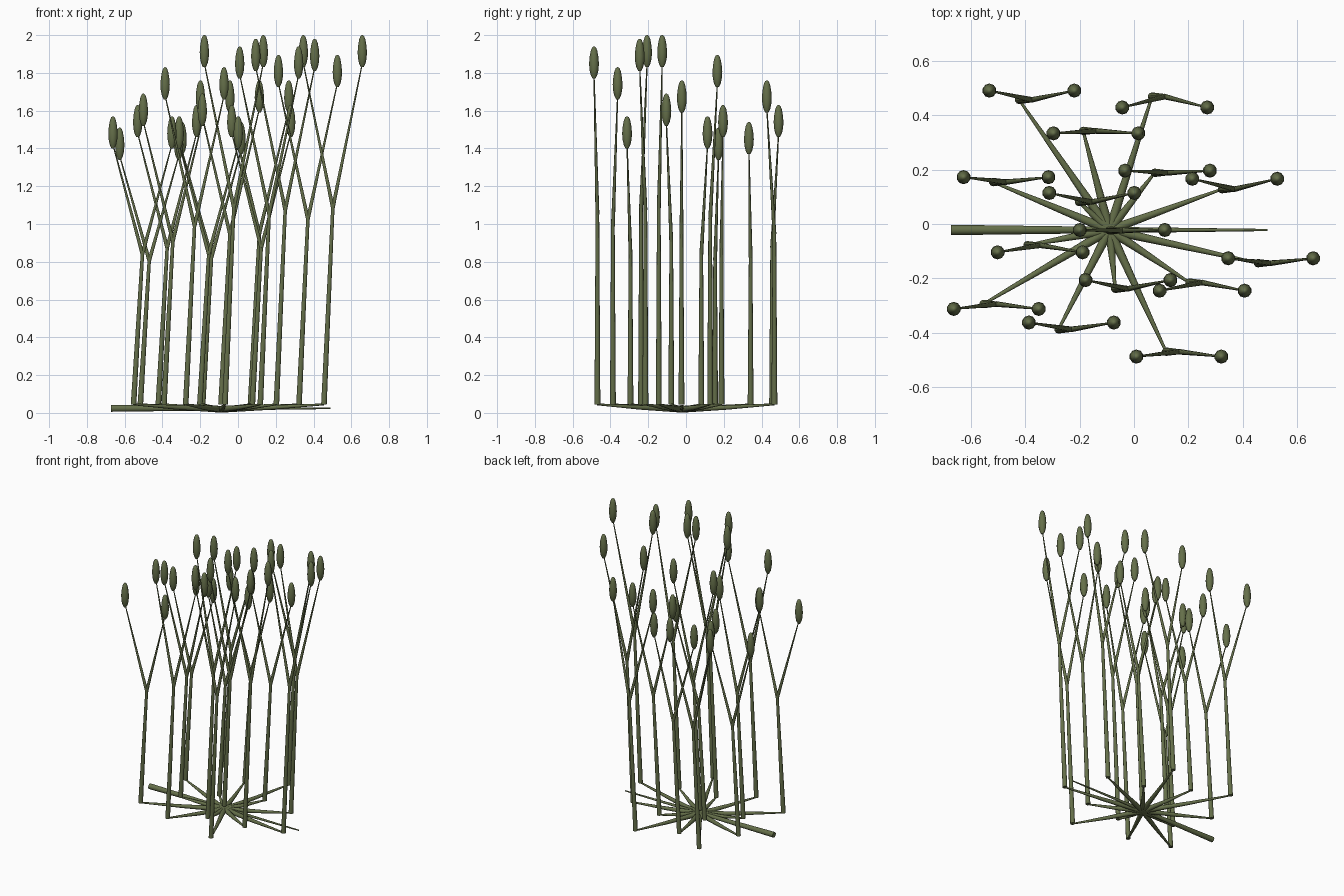
import bpy, bmesh
from mathutils import Vector

if "Cube" in bpy.data.objects:
    bpy.data.objects.remove(bpy.data.objects["Cube"])

green = bpy.data.materials.new("olive_green")
green.diffuse_color = (0.13, 0.16, 0.068, 1)
green.use_nodes = True
green.node_tree.nodes["Principled BSDF"].inputs["Base Color"].default_value = green.diffuse_color

HUB = Vector((-0.09, -0.022, 0.019))

# Each reed: x midway between its heads, y of heads, top height, y of stem
REEDS = [
    (-0.375, 0.490, 1.63, 0.456), (0.113, 0.428, 1.76, 0.468),
    (-0.140, 0.333, 1.54, 0.342), (-0.470, 0.172, 1.51, 0.154),
    (0.123, 0.196, 1.63, 0.188), (0.370, 0.166, 1.895, 0.128),
    (-0.155, 0.114, 1.57, 0.081), (-0.043, -0.022, 1.76, -0.024),
    (-0.345, -0.104, 1.69, -0.078), (0.502, -0.126, 2.00, -0.144),
    (-0.022, -0.206, 2.00, -0.238), (0.250, -0.245, 1.98, -0.215),
    (-0.506, -0.312, 1.57, -0.294), (-0.230, -0.362, 1.83, -0.387),
    (0.165, -0.487, 1.94, -0.469),
]

# Seed head outline: (radius, height below the tip)
HEAD = [(0.008, -0.170), (0.018, -0.150), (0.024, -0.122), (0.026, -0.090),
        (0.023, -0.054), (0.017, -0.022), (0.010, -0.005)]


def loft(bm, rings, sides):
    """Skin a list of (centre, radius) rings along a straight axis."""
    axis = (rings[-1][0] - rings[0][0]).normalized()
    turn = Vector((0, 0, 1)).rotation_difference(axis).to_matrix()
    ring = bmesh.ops.create_circle(bm, segments=sides, radius=1)["verts"]
    unit = [v.co.copy() for v in ring]
    bmesh.ops.delete(bm, geom=ring, context='VERTS')
    loops = [[bm.verts.new(c + turn @ (u * r)) for u in unit] for c, r in rings]
    for a, b in zip(loops, loops[1:]):
        for i in range(sides):
            j = (i + 1) % sides
            bm.faces.new((a[i], a[j], b[j], b[i]))
    bm.faces.new(loops[0])
    bm.faces.new(loops[-1])


def finish(name, bm):
    bmesh.ops.recalc_face_normals(bm, faces=bm.faces)
    mesh = bpy.data.meshes.new(name)
    bm.to_mesh(mesh)
    bm.free()
    mesh.materials.append(green)
    obj = bpy.data.objects.new(name, mesh)
    bpy.context.collection.objects.link(obj)
    bpy.context.view_layer.objects.active = obj
    obj.select_set(True)
    bpy.ops.object.shade_smooth_by_angle(angle=0.9)
    obj.select_set(False)


# Tapered rhizome lying along x
bm = bmesh.new()
loft(bm, [(Vector((-0.672, -0.022, 0.024)), 0.019),
          (Vector((0.49, -0.022, 0.024)), 0.004)], 10)
finish("rhizome", bm)

roots, stems, branches, heads = (bmesh.new() for _ in range(4))
for x, y, top, stem_y in REEDS:
    base = Vector((x - 0.047, stem_y, 0.045))
    fork = Vector((x, stem_y, 0.84 + 0.57 * (top - 1.57)))
    # Runner from the hub out to the stem, sagging slightly
    if (base - HUB).length > 0.06:
        middle = HUB.lerp(base, 0.5) - Vector((0, 0, 0.003))
        loft(roots, [(HUB, 0.018), (middle, 0.012), (base, 0.005)], 10)
    loft(stems, [(base, 0.0155), (fork, 0.0095)], 10)
    # Forked branches, each carrying a seed head
    for side in (-1, 1):
        tip = Vector((x + side * 0.156, y, top))
        loft(branches, [(fork, 0.0105), (tip - Vector((0, 0, 0.15)), 0.003)], 10)
        loft(heads, [(tip + Vector((0, 0, h)), r) for r, h in HEAD]
             + [(tip, 0.003)], 10)

finish("runners", roots)
finish("stems", stems)
finish("branches", branches)
finish("seed_heads", heads)
